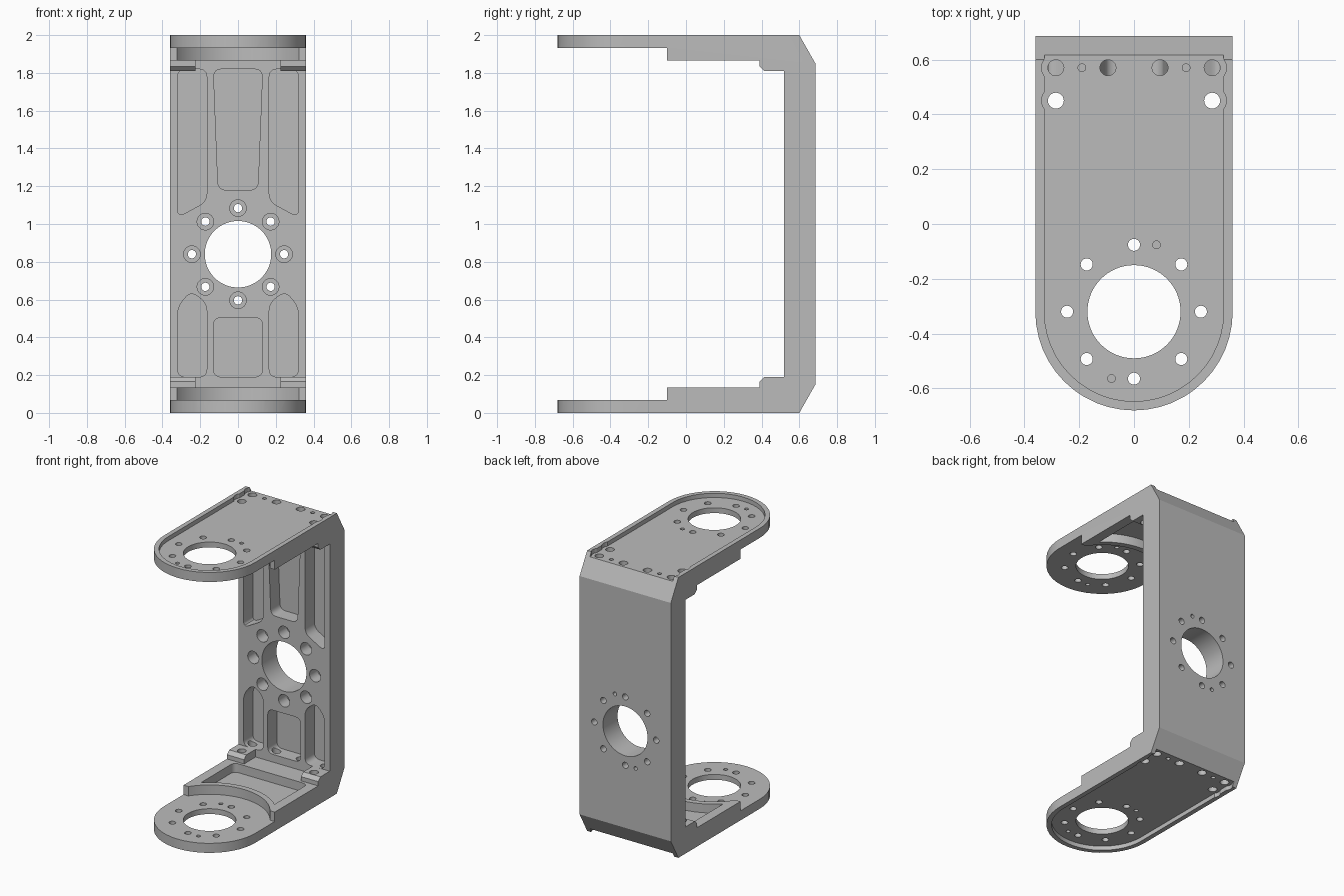
import bpy, bmesh, math
from mathutils import Vector

cube = bpy.data.objects.get("Cube")
if cube:
    bpy.data.objects.remove(cube)
scene = bpy.context.scene
cutters = bpy.data.collections.new("cutters")
scene.collection.children.link(cutters)


def prism(name, outline, lo, hi, axis, collection=cutters):
    """Extrude a 2D outline along an axis from lo to hi."""
    place = {"x": lambda a, b, h: (h, a, b),
             "y": lambda a, b, h: (a, h, b),
             "z": lambda a, b, h: (a, b, h)}[axis]
    bm = bmesh.new()
    low = [bm.verts.new(place(a, b, lo)) for a, b in outline]
    high = [bm.verts.new(place(a, b, hi)) for a, b in outline]
    bm.faces.new(low)
    bm.faces.new(high)
    for i in range(len(low)):
        j = (i + 1) % len(low)
        bm.faces.new((low[i], low[j], high[j], high[i]))
    bmesh.ops.recalc_face_normals(bm, faces=bm.faces)
    mesh = bpy.data.meshes.new(name)
    bm.to_mesh(mesh)
    bm.free()
    obj = bpy.data.objects.new(name, mesh)
    obj.hide_render = collection == cutters
    collection.objects.link(obj)
    return obj


def arc(cx, cy, r, start, end, n):
    return [(cx + r * math.cos(math.radians(start + (end - start) * i / n)),
             cy + r * math.sin(math.radians(start + (end - start) * i / n)))
            for i in range(n + 1)]


def circle(cx, cy, r, n=24):
    return arc(cx, cy, r, 0, 360, n)[:-1]


def rounded(points, r, n=6):
    """Replace each corner with a short curve."""
    result = []
    pts = [Vector(p) for p in points]
    for i, p in enumerate(pts):
        a = p + (pts[i - 1] - p).normalized() * r
        b = p + (pts[(i + 1) % len(pts)] - p).normalized() * r
        for k in range(n + 1):
            t = k / n
            q = a * (1 - t) ** 2 + p * 2 * t * (1 - t) + b * t * t
            result.append((q.x, q.y))
    return result


def capsule(w, back):
    """Plan outline with a round front end and a square back."""
    return [(w, back), (-w, back)] + arc(0, RING_Y, w, 180, 360, 24)


RING_Y, RING_Z, BOLT_R = -0.32, 0.84, 0.244
W = 0.36

# Bracket body: side profile trimmed by the round-ended plan outline
half = [(-0.685, 0), (0.6, 0), (0.685, 0.15)]
inner = [(0.52, 0.19), (0.415, 0.19), (0.39, 0.165), (0.39, 0.135),
         (-0.1, 0.135), (-0.1, 0.068), (-0.685, 0.068)]
flip = lambda pts: [(y, 2 - z) for y, z in reversed(pts)]
bracket = prism("bracket", half + flip(half) + flip(inner) + inner,
                -W, W, "x", scene.collection)
trim = prism("plan_trim", capsule(W, 0.8), -0.1, 2.1, "z", scene.collection)
trim.hide_render = True

for side in (0, 1):
    def vertical(name, outline, lo, hi):
        """Cut measured inward from the outer face of either arm."""
        if side:
            lo, hi = 2 - hi, 2 - lo
        prism(name, outline, lo, hi, "z")

    # Shallow outer recess with bulges round the screw heads
    vertical("outer_recess", capsule(0.327, 0.8), -0.1, 0.03)
    for x in (-0.285, 0.285):
        for y in (0.45, 0.57):
            vertical("recess_bulge", circle(x, y, 0.052), -0.1, 0.03)
            vertical("screw_hole", circle(x, y, 0.029), -0.1, 0.24)
    for x in (-0.095, 0.095):
        vertical("screw_hole", circle(x, 0.57, 0.029), -0.1, 0.24)
        vertical("pin_hole", circle(2 * x, 0.57, 0.014), -0.1, 0.11)

    # Gap between the two lugs
    gap = [(-0.225, 0.3), (0.225, 0.3), (0.225, 0.52), (-0.225, 0.52)]
    vertical("lug_gap", gap, 0.135, 0.25)

    # Concave step around the ring and the pocket behind it
    vertical("ring_clearance", circle(0, RING_Y, 0.39, 96), 0.068, 0.4)
    span = math.degrees(math.acos(0.29 / 0.43))
    curve = arc(0, RING_Y, 0.43, span, 180 - span, 20)
    back = rounded([curve[-1], (-0.29, 0.37), (0.29, 0.37), curve[0]], 0.04)
    vertical("arm_pocket", curve + back[7:21], 0.072, 0.4)

    # Ring opening, bolt circle and locating pins
    vertical("ring_opening", circle(0, RING_Y, 0.17, 64), -0.1, 0.3)
    for x, y in circle(0, RING_Y, BOLT_R, 8):
        vertical("ring_bolt_hole", circle(x, y, 0.022), -0.1, 0.3)
    for s in (-1, 1):
        x = 0.082 * s * (1 if side else -1)
        vertical("ring_pin_hole", circle(x, RING_Y + s * BOLT_R, 0.014), -0.1, 0.3)

# Back wall opening, counterbored bolts and blind pins
prism("wall_opening", circle(0, RING_Z, 0.176, 64), 0.3, 0.9, "y")
for x, z in circle(0, RING_Z, BOLT_R, 8):
    prism("wall_bolt_hole", circle(x, z, 0.022), 0.3, 0.9, "y")
    prism("wall_counterbore", circle(x, z, 0.044), 0.45, 0.61, "y")
for s in (-1, 1):
    prism("wall_pin_hole", circle(0.082 * s, RING_Z + s * BOLT_R, 0.014),
          0.62, 0.9, "y")

# Weight-saving pockets in the back wall
pockets = [[(-0.13, 1.82), (0.13, 1.82), (0.105, 1.18), (-0.105, 1.18)],
           [(-0.13, 0.19), (0.13, 0.19), (0.13, 0.505), (-0.13, 0.505)]]
for s in (-1, 1):
    pockets.append([(0.165 * s, 1.82), (0.32 * s, 1.82),
                    (0.32 * s, 1.035), (0.165 * s, 1.12)])
    pockets.append([(0.165 * s, 0.19), (0.32 * s, 0.19),
                    (0.32 * s, 0.56), (0.25 * s, 0.645), (0.165 * s, 0.58)])
for outline in pockets:
    prism("wall_pocket", rounded(outline, 0.045), 0.45, 0.625, "y")

# Apply the trim and all cuts
bpy.context.view_layer.objects.active = bracket
bracket.select_set(True)
mod = bracket.modifiers.new("trim", "BOOLEAN")
mod.operation, mod.solver, mod.object = "INTERSECT", "EXACT", trim
bpy.ops.object.modifier_apply(modifier=mod.name)
mod = bracket.modifiers.new("cuts", "BOOLEAN")
mod.operation, mod.solver = "DIFFERENCE", "EXACT"
mod.operand_type, mod.collection = "COLLECTION", cutters
bpy.ops.object.modifier_apply(modifier=mod.name)
for obj in list(cutters.objects) + [trim]:
    bpy.data.objects.remove(obj)
bpy.data.collections.remove(cutters)

# Plain grey metal
grey = bpy.data.materials.new("grey metal")
grey.use_nodes = True
color = (0.5, 0.5, 0.5, 1)
grey.diffuse_color = color
grey.node_tree.nodes["Principled BSDF"].inputs["Base Color"].default_value = color
bracket.data.materials.clear()
bracket.data.materials.append(grey)
bpy.ops.object.shade_smooth_by_angle(angle=math.radians(25))
